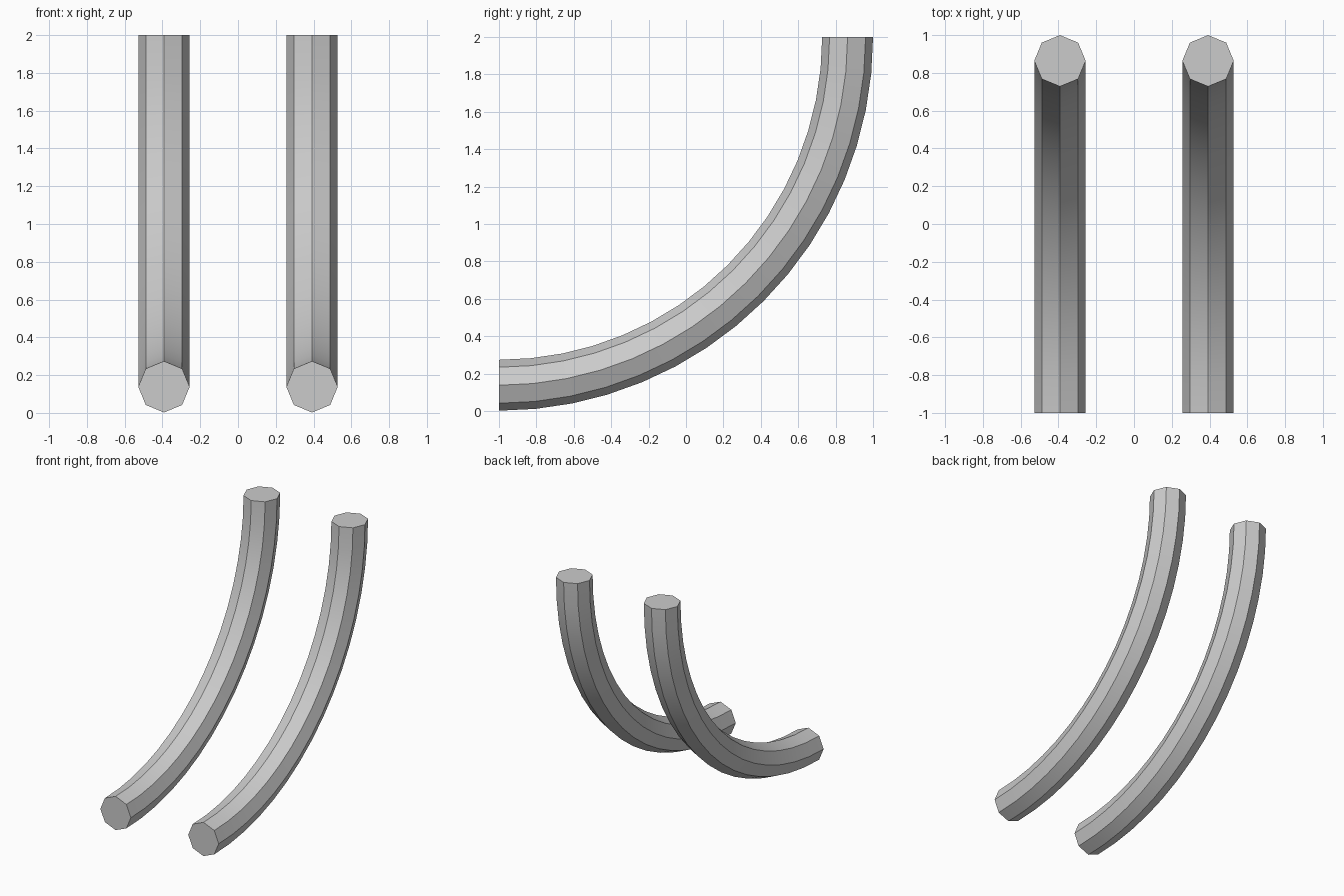
import bpy, bmesh
from math import sin, cos, pi

if "Cube" in bpy.data.objects:
    bpy.data.objects.remove(bpy.data.objects["Cube"])

SIDES, STEPS = 8, 16
TUBE_R, SIDE_X = 0.136, 0.392
ARC_Y, ARC_Z = 1.864, 1.862      # quarter arc about y = -1, z = 2


def curved_rail(name, x):
    bm = bmesh.new()
    # Octagonal rings along the quarter arc
    rings = []
    for i in range(STEPS + 1):
        t = pi / 2 * i / STEPS
        ring = []
        for k in range(SIDES):
            a = 2 * pi * k / SIDES
            off = TUBE_R * cos(a)
            ring.append(bm.verts.new((x + TUBE_R * sin(a),
                                      -1 + (ARC_Y + off) * sin(t),
                                      2 - (ARC_Z + off) * cos(t))))
        rings.append(ring)
    # Side faces and end caps
    for a, b in zip(rings, rings[1:]):
        for k in range(SIDES):
            n = (k + 1) % SIDES
            bm.faces.new((a[k], a[n], b[n], b[k]))
    bm.faces.new(rings[0])
    bm.faces.new(rings[-1])
    bmesh.ops.recalc_face_normals(bm, faces=bm.faces[:])
    mesh = bpy.data.meshes.new(name)
    bm.to_mesh(mesh)
    bm.free()
    obj = bpy.data.objects.new(name, mesh)
    bpy.context.collection.objects.link(obj)
    # Smooth along the bend, crisp at the octagon corners
    bpy.ops.object.select_all(action='DESELECT')
    obj.select_set(True)
    bpy.context.view_layer.objects.active = obj
    bpy.ops.object.shade_smooth_by_angle(angle=pi / 6)


# Left and right rails
curved_rail("left_rail", -SIDE_X)
curved_rail("right_rail", SIDE_X)
